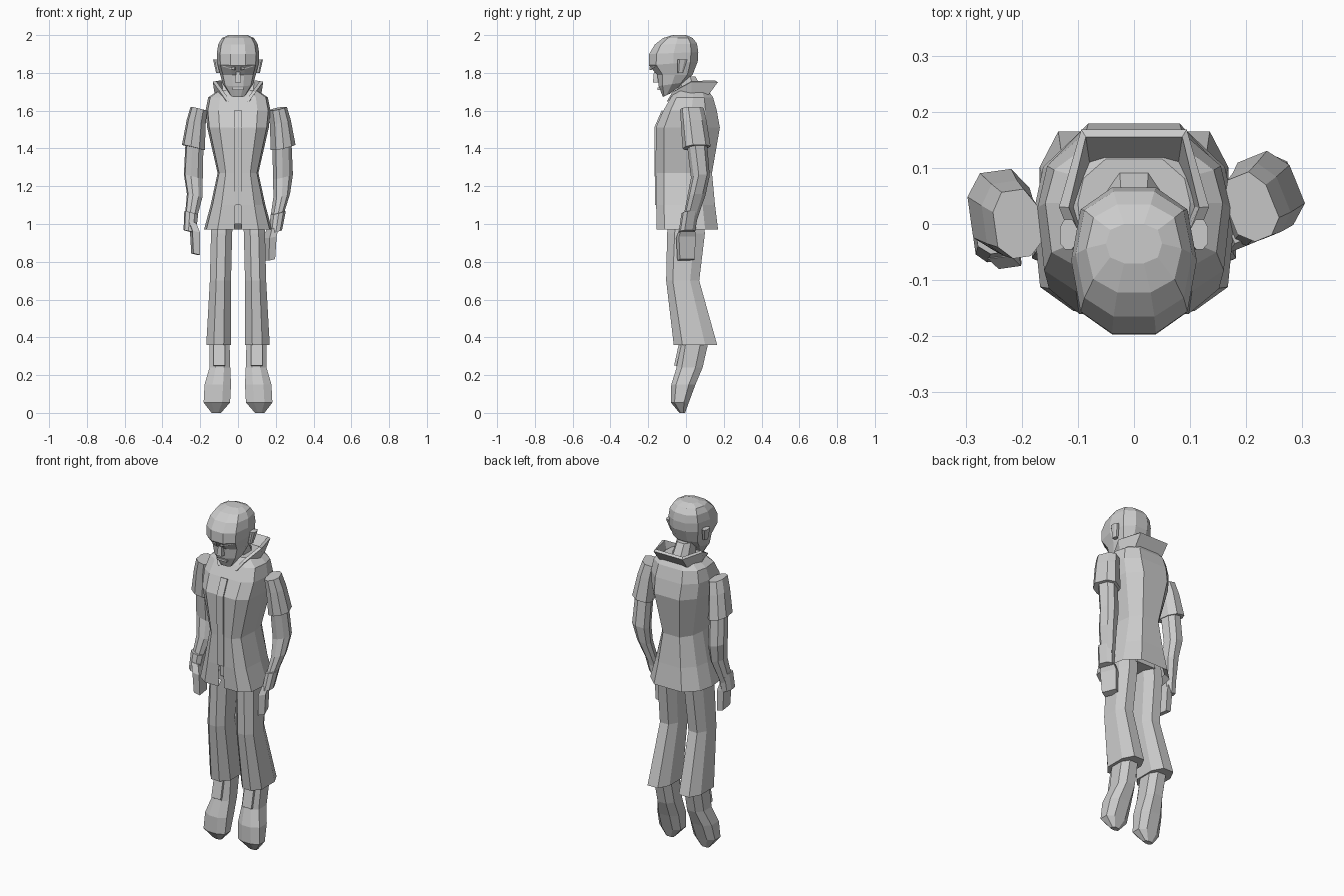
import bpy, bmesh, math
from mathutils import Vector

if "Cube" in bpy.data.objects:
    bpy.data.objects.remove(bpy.data.objects["Cube"])

# half cross-sections (x >= 0, front -1 to back +1), mirrored into full rings
BODY = [(.1, -1), (.6, -1), (.93, -.75), (1, 0), (.9, .5), (.5, .9)]
HEAD = [(.35, -1), (.85, -.7), (1, 0), (.85, .7), (.35, 1)]
LIMB = [(.4, -1), (1, -.6), (1, .45), (.5, 1)]
BOX = [(1, -1), (1, 1)]


def mesh_object(name, bm):
    bmesh.ops.recalc_face_normals(bm, faces=bm.faces[:])
    me = bpy.data.meshes.new(name)
    bm.to_mesh(me)
    bm.free()
    ob = bpy.data.objects.new(name, me)
    bpy.context.collection.objects.link(ob)
    return ob


def ring(half, cx, w, fy, by, fz, bz=None):
    """Ring from front y to back y, leaning if the back height differs."""
    bz = fz if bz is None else bz
    full = half + [(-x, y) for x, y in reversed(half)]
    return [Vector((cx + w * x, fy + (by - fy) * (y + 1) / 2, fz + (bz - fz) * (y + 1) / 2))
            for x, y in full]


def loft(name, rings, slit_rows=(), capped=True):
    bm = bmesh.new()
    rows = [[bm.verts.new(p) for p in r] for r in rings]
    n = len(rows[0])
    for i, (a, b) in enumerate(zip(rows, rows[1:])):
        for j in range(n):
            if j < n - 1 or i not in slit_rows:
                k = (j + 1) % n
                bm.faces.new((a[j], a[k], b[k], b[j]))
    if capped:
        bm.faces.new(rows[0])
    bm.faces.new(rows[-1])
    return mesh_object(name, bm)


def strip(name, lines, thickness):
    """Thickened sheet between point rows."""
    bm = bmesh.new()
    rows = [[bm.verts.new(p) for p in l] for l in lines]
    for a, b in zip(rows, rows[1:]):
        for j in range(len(a) - 1):
            bm.faces.new((a[j], a[j + 1], b[j + 1], b[j]))
    m = mesh_object(name, bm).modifiers.new("thickness", 'SOLIDIFY')
    m.thickness = thickness
    m.offset = 0


# jacket, hem to shoulders: half width, front y, back y, z
jacket = [(.155, -.125, .155, 1), (.18, -.155, .187, .97), (.145, -.158, .17, 1.1),
          (.108, -.155, .153, 1.27), (.163, -.16, .197, 1.51),
          (.172, -.12, .178, 1.6), (.158, -.08, .155, 1.67), (.1, -.05, .125, 1.71)]
loft("jacket", [ring(BODY, 0, *r) for r in jacket], (0, 1), capped=False)
strip("placket", [[(-.022, y, z), (.02, y, z)] for y, z in
                  [(-.125, 1.6), (-.164, 1.51), (-.16, 1.1)]], .008)

# standing collar, open at the front
low = [(.05, -.1, 1.65), (.115, .03, 1.69), (.085, .115, 1.69)]
top = [(.085, -.07, 1.7), (.125, .03, 1.755), (.09, .162, 1.755)]
strip("collar", [h + [(-x, y, z) for x, y, z in reversed(h)] for h in (low, top)], .018)

# neck, hips
loft("neck", [ring(LIMB, 0, .055, -.03, .12, 1.66), ring(LIMB, 0, .045, -.06, .05, 1.78)])
loft("hips", [ring(LIMB, 0, .12, -.09, .1, 1), ring(LIMB, 0, .1, -.09, .1, 1.2)])

# bowed head, chin to crown: half width, front y, back y, front z, back z
head = [(.04, -.122, -.085, 1.672, 1.69), (.08, -.145, -.005, 1.73, 1.75),
        (.094, -.152, .035, 1.79, 1.79), (.11, -.197, .062, 1.84, 1.86),
        (.112, -.195, .065, 1.9, 1.91), (.104, -.165, .058, 1.95, 1.955),
        (.085, -.122, .035, 1.984, 1.985), (.05, -.07, 0, 2, 2)]
loft("head", [ring(HEAD, 0, *r) for r in head])
loft("nose", [ring(BOX, 0, .01, -.17, -.13, 1.805), ring(BOX, 0, .017, -.175, -.13, 1.75)])
loft("lower_lip", [ring(BOX, 0, .03, -.15, -.12, z) for z in (1.722, 1.71)])

leg = [(.08, .055, -.09, .09, 1.06), (.087, .056, -.1, .1, .95), (.093, .056, -.105, .07, .7),
       (.102, .066, -.065, .165, .36)]
# boots hang toe down
boot = [(.098, .053, -.03, .12, .38), (.096, .055, -.05, .088, .24),
        (.107, .07, -.078, .05, .15), (.112, .07, -.08, .015, .055), (.115, .025, -.035, -.005, 0)]
# arm parts: centre x, centre y, z, half width, half depth
arm = {
    "sleeve": [(.208, .03, 1.61, .04, .06), (.222, .04, 1.54, .046, .065), (.237, .055, 1.405, .056, .07)],
    "forearm": [(.23, .055, 1.45, .044, .05), (.237, .075, 1.25, .047, .045),
                (.23, .055, 1.15, .038, .045), (.196, .015, 1, .026, .035)],
    "cuff": [(.212, .02, 1.06, .034, .042), (.196, .005, .96, .03, .042)],
    "hand": [(.185, .005, .98, .02, .035), (.168, 0, .93, .02, .048), (.164, 0, .81, .018, .042)]}

for s, side in ((1, "left"), (-1, "right")):
    strip(side + "_brow", [[(s * .015, -.188, 1.815), (s * .08, -.158, 1.835)],
                           [(s * .015, -.19, 1.83), (s * .08, -.16, 1.85)]], .01)
    loft(side + "_ear", [ring(LIMB, s * .104, .012, -.045, -.015, 1.8),
                         ring(LIMB, s * .117, .015, -.045, .008, 1.87)])
    loft(side + "_trouser_leg", [ring(LIMB, s * c, *r) for c, *r in leg])
    loft(side + "_boot", [ring(LIMB, s * c, *r) for c, *r in boot])
    strip(side + "_boot_tongue", [[(s * .1 - .03, y, z), (s * .1 + .03, y, z)]
                                  for y, z in [(-.03, .37), (-.056, .25)]], .014)
    # arms: the left turns outward, the right hangs wider and further forward
    for part, rows in arm.items():
        yaw = math.radians(22 if s > 0 else -8)
        rings = []
        for cx, cy, z, w, d in rows:
            if s < 0:
                cx += .4 * max(0, 1.15 - z) if z > 1 else .06
                cy -= .03
                z += .03 if part == "hand" else 0
            local = ring(LIMB if part != "hand" else BOX, 0, w, -d, d, 0)
            c, t = math.cos(yaw), math.sin(yaw)
            rings.append([Vector((s * (cx + p.x * c - p.y * t), cy + p.x * t + p.y * c, z + p.x * .25))
                          for p in local])
        loft(f"{side}_{part}", rings)
